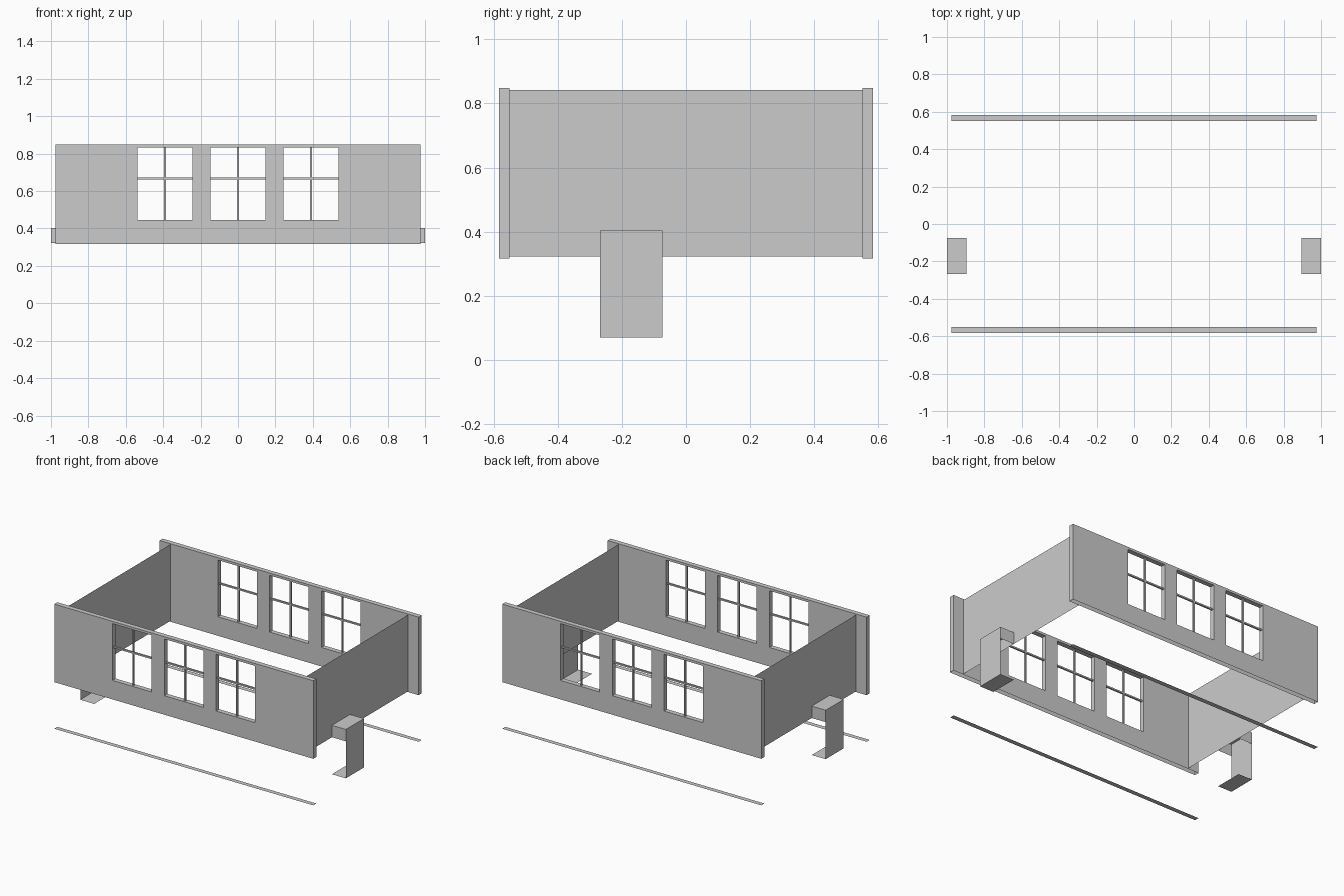
import bpy, bmesh
from mathutils import Vector

if "Cube" in bpy.data.objects:
    bpy.data.objects.remove(bpy.data.objects["Cube"])


def finish(name, bm, axis):
    """Make an object and mirror it across the given axis (0 = x, 1 = y)."""
    mesh = bpy.data.meshes.new(name)
    bm.to_mesh(mesh)
    bm.free()
    ob = bpy.data.objects.new(name, mesh)
    bpy.context.collection.objects.link(ob)
    mod = ob.modifiers.new("mirror", 'MIRROR')
    mod.use_axis = (axis == 0, axis == 1, False)
    mod.use_mirror_merge = False
    return ob


def quad(bm, *pts):
    bm.faces.new([bm.verts.new(p) for p in pts])


def box(bm, lo, hi):
    lo, hi = Vector(lo), Vector(hi)
    new = bmesh.ops.create_cube(bm, size=1)["verts"]
    bmesh.ops.scale(bm, vec=hi - lo, verts=new)
    bmesh.ops.translate(bm, vec=(lo + hi) / 2, verts=new)


HALF, Y_IN, Y_OUT = 0.975, 0.55, 0.583
Z0, Z1 = 0.317, 0.848
WIN_X, WIN_HALF = (-0.39, 0.0, 0.39), 0.147
SILL, HEAD, BAR_Z = 0.446, 0.832, 0.668

# long walls: grid of panels with the window cells left out, then thickened
xs = [-HALF] + [c + s * WIN_HALF for c in WIN_X for s in (-1, 1)] + [HALF]
zs = [Z0, SILL, HEAD, Z1]
bm = bmesh.new()
grid = [[bm.verts.new((x, -Y_OUT, z)) for z in zs] for x in xs]
for i in range(len(xs) - 1):
    for j in range(3):
        if not (j == 1 and i % 2 == 1):
            bm.faces.new((grid[i][j], grid[i + 1][j], grid[i + 1][j + 1], grid[i][j + 1]))
ext = bmesh.ops.extrude_face_region(bm, geom=bm.faces[:], use_keep_orig=True)["geom"]
bmesh.ops.translate(bm, vec=(0, Y_OUT - Y_IN, 0),
                    verts=[g for g in ext if isinstance(g, bmesh.types.BMVert)])
bmesh.ops.recalc_face_normals(bm, faces=bm.faces[:])
# the underside is open
under = [f for f in bm.faces if all(abs(v.co.z - Z0) < 1e-4 for v in f.verts)]
bmesh.ops.delete(bm, geom=under, context='FACES_ONLY')
finish("long_wall", bm, 1)

# window glazing bars
bm = bmesh.new()
yc = -(Y_IN + Y_OUT) / 2
for c in WIN_X:
    box(bm, (c - 0.005, yc - 0.006, SILL), (c + 0.005, yc + 0.006, HEAD))
    box(bm, (c - WIN_HALF, yc - 0.006, BAR_Z - 0.005), (c + WIN_HALF, yc + 0.006, BAR_Z + 0.005))
finish("window_bars", bm, 1)

# flat strips on the ground below the long walls
bm = bmesh.new()
quad(bm, (-HALF, -Y_OUT, 0), (HALF, -Y_OUT, 0), (HALF, -Y_IN, 0), (-HALF, -Y_IN, 0))
finish("ground_strip", bm, 1)

# thin end walls
XE = 0.895
bm = bmesh.new()
quad(bm, (XE, -Y_IN, 0.322), (XE, Y_IN, 0.322), (XE, Y_IN, 0.842), (XE, -Y_IN, 0.842))
finish("end_wall", bm, 0)

# end boxes: lid, short cheeks, long outer panel and foot plate
ya, yb, zb, zm, zt, xo = -0.268, -0.074, 0.07, 0.322, 0.403, 1.0
bm = bmesh.new()
quad(bm, (XE, ya, zt), (xo, ya, zt), (xo, yb, zt), (XE, yb, zt))
quad(bm, (XE, ya, zm), (xo, ya, zm), (xo, ya, zt), (XE, ya, zt))
quad(bm, (xo, yb, zm), (XE, yb, zm), (XE, yb, zt), (xo, yb, zt))
quad(bm, (xo, ya, zb), (xo, yb, zb), (xo, yb, zt), (xo, ya, zt))
quad(bm, (XE, yb, zb), (xo, yb, zb), (xo, ya, zb), (XE, ya, zb))
finish("end_box", bm, 0)
